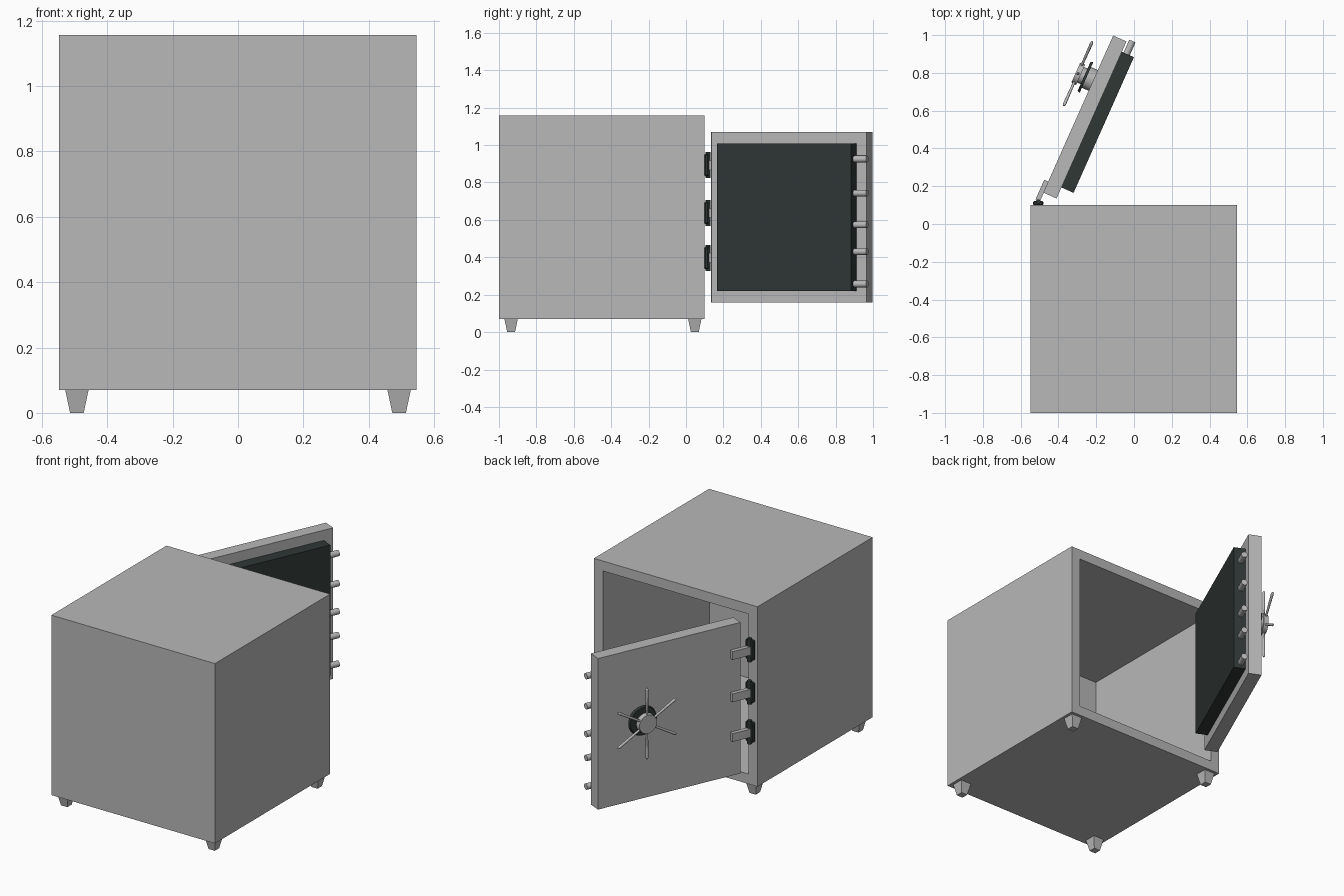
import bpy, bmesh, math
from mathutils import Matrix, Vector

if "Cube" in bpy.data.objects:
    bpy.data.objects.remove(bpy.data.objects["Cube"])


def material(name, rgb):
    m = bpy.data.materials.new(name)
    m.diffuse_color = (*rgb, 1)
    m.use_nodes = True
    m.node_tree.nodes["Principled BSDF"].inputs["Base Color"].default_value = m.diffuse_color
    return m


GREY = material("steel_grey", (0.48, 0.48, 0.48))
DARK = material("dark_green_grey", (0.028, 0.038, 0.036))

# Door frame: local x runs from hinge to free edge, local y points out of the door
DOOR = Matrix.Translation((-0.41, 0.135, 0)) @ Matrix.Rotation(math.radians(66), 4, 'Z')
WORLD = Matrix.Identity(4)


def finish(name, bm, mat, frame=WORLD, smooth=False):
    bmesh.ops.recalc_face_normals(bm, faces=bm.faces)
    me = bpy.data.meshes.new(name)
    bm.to_mesh(me)
    bm.free()
    me.materials.append(mat)
    if smooth:
        me.shade_smooth()
        me.set_sharp_from_angle(angle=math.radians(35))
    ob = bpy.data.objects.new(name, me)
    ob.matrix_world = frame
    bpy.context.collection.objects.link(ob)
    return ob


def box_mesh(lo, hi):
    lo, hi = Vector(lo), Vector(hi)
    bm = bmesh.new()
    bmesh.ops.create_cube(bm, size=1)
    for v in bm.verts:
        v.co = Vector([(lo[i] + hi[i]) / 2 + v.co[i] * (hi[i] - lo[i]) for i in range(3)])
    return bm


def box(name, lo, hi, mat, frame=WORLD, bevel=0):
    bm = box_mesh(lo, hi)
    if bevel:
        bmesh.ops.bevel(bm, geom=bm.edges[:], offset=bevel, segments=1, affect='EDGES')
    return finish(name, bm, mat, frame)


def rod(name, a, b, r1, r2, mat, frame=WORLD, sides=24):
    a, b = Vector(a), Vector(b)
    turn = (b - a).to_track_quat('Z', 'Y').to_matrix().to_4x4()
    bm = bmesh.new()
    bmesh.ops.create_cone(bm, cap_ends=True, segments=sides, radius1=r1, radius2=r2,
                          depth=(b - a).length,
                          matrix=Matrix.Translation((a + b) / 2) @ turn)
    return finish(name, bm, mat, frame, True)


# Hollow safe body, open towards +y
bm = box_mesh((-0.548, -1.0, 0.07), (0.546, 0.10, 1.157))
mouth = max(bm.faces, key=lambda f: f.calc_center_median().y)
bmesh.ops.inset_region(bm, faces=[mouth], thickness=0.085)
mouth = max(bm.faces, key=lambda f: (round(f.calc_center_median().y, 4), len(f.verts) == 4
            and abs(f.calc_center_median().z - 0.6135) < 0.01
            and abs(f.calc_center_median().x) < 0.01))
back = bmesh.ops.extrude_discrete_faces(bm, faces=[mouth])["faces"]
bmesh.ops.translate(bm, verts=back[0].verts[:], vec=(0, -1.02, 0))
finish("safe_body", bm, GREY)

# Four tapered feet
for x in (-0.493, 0.493):
    for y in (-0.935, 0.047):
        bm = box_mesh((x - 0.036, y - 0.036, 0), (x + 0.036, y + 0.036, 0.072))
        for v in bm.verts:
            if v.co.z < 0.01:
                v.co.x = x + (v.co.x - x) * 0.58
                v.co.y = y + (v.co.y - y) * 0.58
        finish("foot", bm, GREY)

# Door slab and inner lock panel
box("door_slab", (0, 0, 0.157), (0.91, 0.077, 1.07), GREY, DOOR)
box("door_inner_panel", (0.064, -0.07, 0.22), (0.85, 0.001, 1.008), DARK, DOOR)

# Locking bolts
for z in (0.925, 0.743, 0.574, 0.43, 0.257):
    rod("lock_bolt", (0.83, -0.028, z), (0.925, -0.028, z), 0.018, 0.018, GREY, DOOR, 16)

# Hinges: dark plate, pin and strap reaching onto the door
for z in (0.893, 0.637, 0.397):
    box("hinge_plate", (-0.535, 0.098, z - 0.06), (-0.48, 0.122, z + 0.06), DARK, bevel=0.006)
    rod("hinge_pin", (-0.507, 0.118, z - 0.07), (-0.507, 0.118, z + 0.07),
        0.013, 0.013, DARK, sides=16)
    box("hinge_strap", (-0.05, 0.074, z - 0.025), (0.064, 0.1, z + 0.025), GREY, DOOR)

# Hand wheel: collar, flange, hub
U, Z = 0.65, 0.65
for name, n0, n1, r0, r1, mat in (
        ("wheel_collar", 0.07, 0.118, 0.06, 0.06, GREY),
        ("wheel_flange", 0.116, 0.130, 0.09, 0.084, DARK),
        ("wheel_neck", 0.128, 0.152, 0.045, 0.045, GREY),
        ("wheel_hub", 0.150, 0.178, 0.06, 0.056, GREY)):
    rod(name, (U, n0, Z), (U, n1, Z), r0, r1, mat, DOOR, 32)

# Six spokes, slightly thicker at the tips
for i in range(6):
    a = math.radians(90 + 60 * i)
    d = Vector((math.cos(a), 0, math.sin(a)))
    c = Vector((U, 0.165, Z))
    rod("wheel_spoke", c + d * 0.03, c + d * 0.205, 0.006, 0.0085, GREY, DOOR, 12)
    rod("spoke_tip", c + d * 0.205, c + d * 0.215, 0.0085, 0.004, GREY, DOOR, 12)
